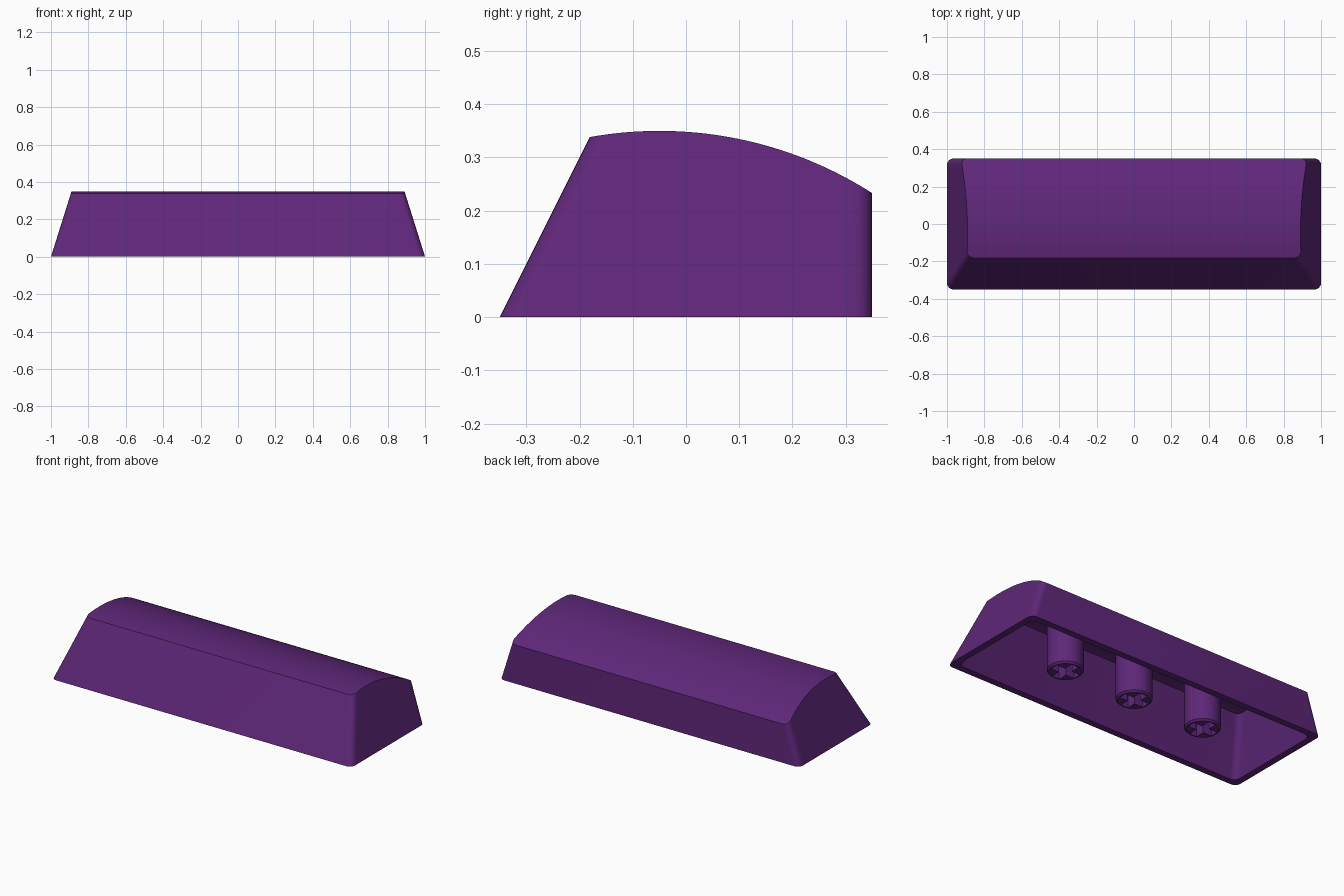
import bpy
import bmesh
from math import cos, sin, pi, radians, sqrt

if "Cube" in bpy.data.objects:
    bpy.data.objects.remove(bpy.data.objects["Cube"])

purple = bpy.data.materials.new("deep purple plastic")
purple.use_nodes = True
colour = (0.112, 0.02, 0.19, 1)
purple.diffuse_color = colour
purple.node_tree.nodes["Principled BSDF"].inputs["Base Color"].default_value = colour

CORNER = 0.035
WALL = 0.04
CROWN_RADIUS = 0.742
CORNER_STEPS = 6
SIDE_STEPS = 28


def finish(bm, name):
    bmesh.ops.recalc_face_normals(bm, faces=bm.faces)
    mesh = bpy.data.meshes.new(name)
    bm.to_mesh(mesh)
    bm.free()
    mesh.materials.append(purple)
    obj = bpy.data.objects.new(name, mesh)
    bpy.context.collection.objects.link(obj)
    return obj


def smooth(obj):
    bpy.ops.object.select_all(action="DESELECT")
    obj.select_set(True)
    bpy.context.view_layer.objects.active = obj
    bpy.ops.object.shade_smooth_by_angle(angle=radians(30))


def crown(y, inset):
    # Height of the rounded top at depth y
    r = CROWN_RADIUS - inset
    return 0.35 - CROWN_RADIUS + sqrt(r * r - (y + 0.05) ** 2)


def half_outline(z, inset):
    # Yields the +x half of the footprint, from front to back, at height z
    x = 1 - 0.314 * z - inset - CORNER
    front = -0.35 + 0.5 * z + inset + CORNER
    back = 0.35 - inset - CORNER
    points = []
    for i in range(CORNER_STEPS + 1):
        a = -pi / 2 + pi / 2 * i / CORNER_STEPS
        points.append((x + CORNER * cos(a), front + CORNER * sin(a)))
    for i in range(1, SIDE_STEPS):
        points.append((x + CORNER, front + (back - front) * i / SIDE_STEPS))
    for i in range(CORNER_STEPS + 1):
        a = pi / 2 * i / CORNER_STEPS
        points.append((x + CORNER * cos(a), back + CORNER * sin(a)))
    return points


def add_skin(bm, inset):
    # Sloping walls and curved top; returns the open bottom ring
    low = half_outline(0, inset)
    high = []
    for i in range(len(low)):
        z = 0.3
        for _ in range(20):
            x, y = half_outline(z, inset)[i]
            z = crown(y, inset)
        high.append((x, y, z))
    chains = {}
    for side in (1, -1):
        chains[side] = ([bm.verts.new((side * x, y, 0)) for x, y in low],
                        [bm.verts.new((side * x, y, z)) for x, y, z in high])
    bottom = chains[1][0] + chains[-1][0][::-1]
    top = chains[1][1] + chains[-1][1][::-1]
    n = len(bottom)
    for i in range(n):
        j = (i + 1) % n
        bm.faces.new((bottom[i], bottom[j], top[j], top[i]))
    for i in range(len(low) - 1):
        bm.faces.new((top[i], top[i + 1], top[n - 2 - i], top[n - 1 - i]))
    return bottom


# Hollow cap shell with a flat rim underneath
bm = bmesh.new()
outer = add_skin(bm, 0)
inner = add_skin(bm, WALL)
for i in range(len(outer)):
    j = (i + 1) % len(outer)
    bm.faces.new((outer[i], inner[i], inner[j], outer[j]))
smooth(finish(bm, "cap_shell"))


def cross_cutter(x):
    arm, half = 0.08, 0.024
    quarter = [(arm, -half), (arm, half), (half, half)]
    bm = bmesh.new()
    verts = []
    for k in range(4):
        c, s = cos(k * pi / 2), sin(k * pi / 2)
        verts += [bm.verts.new((x + c * u - s * v, s * u + c * v, -0.05))
                  for u, v in quarter]
    face = bm.faces.new(verts)
    solid = bmesh.ops.extrude_face_region(bm, geom=[face])
    moved = [g for g in solid["geom"] if isinstance(g, bmesh.types.BMVert)]
    bmesh.ops.translate(bm, verts=moved, vec=(0, 0, 0.25))
    cutter = finish(bm, "socket_cutter")
    cutter.hide_render = True
    return cutter


# Three round mounting stems with cross-shaped sockets
for name, x in (("right_stem", -0.475), ("middle_stem", 0), ("left_stem", 0.475)):
    bm = bmesh.new()
    rings = []
    for radius, z in ((0.088, 0), (0.098, 0.01), (0.098, 0.315)):
        rings.append([bm.verts.new((x + radius * cos(2 * pi * i / 40),
                                    radius * sin(2 * pi * i / 40), z))
                      for i in range(40)])
    for a, b in zip(rings, rings[1:]):
        for i in range(40):
            j = (i + 1) % 40
            bm.faces.new((a[i], a[j], b[j], b[i]))
    bm.faces.new(rings[0])
    bm.faces.new(rings[-1])
    stem = finish(bm, name)
    cutter = cross_cutter(x)
    cut = stem.modifiers.new("socket", "BOOLEAN")
    cut.operation = "DIFFERENCE"
    cut.solver = "EXACT"
    cut.object = cutter
    bpy.context.view_layer.objects.active = stem
    bpy.ops.object.modifier_apply(modifier=cut.name)
    bpy.data.objects.remove(cutter)
    smooth(stem)
